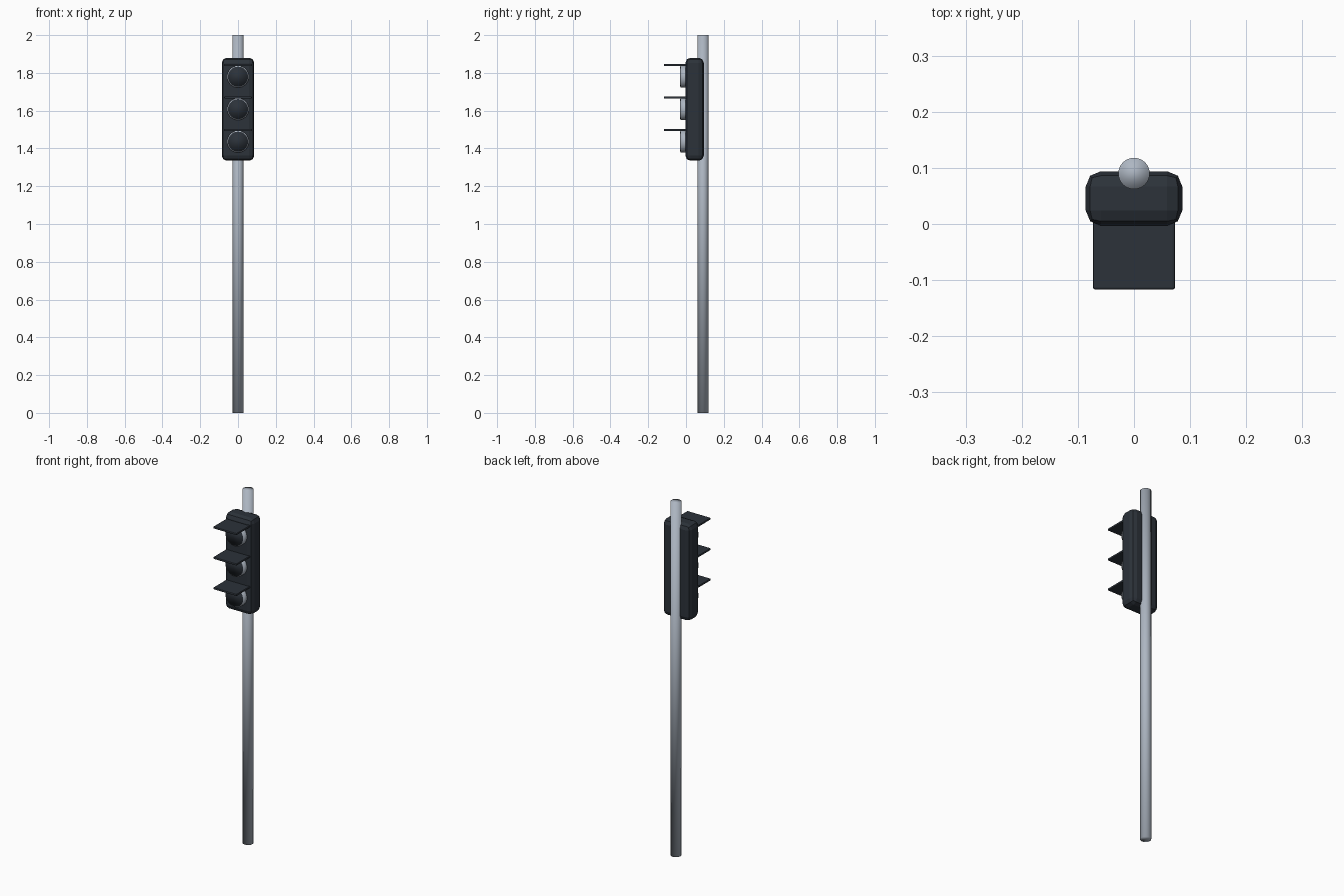
import bpy
from math import pi

cube = bpy.data.objects.get("Cube")
if cube:
    bpy.data.objects.remove(cube, do_unlink=True)


def material(name, color, metallic=0.0):
    mat = bpy.data.materials.new(name)
    mat.use_nodes = True
    mat.diffuse_color = (*color, 1)
    shader = mat.node_tree.nodes["Principled BSDF"]
    shader.inputs["Base Color"].default_value = (*color, 1)
    shader.inputs["Metallic"].default_value = metallic
    return mat


STEEL = material("steel", (0.42, 0.47, 0.54))
DARK = material("dark_casing", (0.025, 0.032, 0.042))


def finish(name, mat, bevel=0, segments=2):
    obj = bpy.context.object
    obj.name = name
    obj.data.materials.append(mat)
    bpy.ops.object.transform_apply(location=False, rotation=True, scale=True)
    if bevel:
        mod = obj.modifiers.new("rounded_edges", "BEVEL")
        mod.width = bevel
        mod.segments = segments
    return obj


def box(name, low, high, mat, bevel, segments=2):
    center = [(a + b) / 2 for a, b in zip(low, high)]
    bpy.ops.mesh.primitive_cube_add(size=1, location=center)
    bpy.context.object.scale = [b - a for a, b in zip(low, high)]
    return finish(name, mat, bevel, segments)


def disc(name, radius, front, back, z, mat):
    bpy.ops.mesh.primitive_cylinder_add(
        vertices=32, radius=radius, depth=back - front,
        location=(0, (front + back) / 2, z), rotation=(pi / 2, 0, 0))
    obj = finish(name, mat)
    bpy.ops.object.shade_smooth()
    return obj


# Pole, shaded smoothly over its caps
bpy.ops.mesh.primitive_cylinder_add(vertices=32, radius=0.028, depth=2,
                                    location=(0, 0.09, 1))
finish("pole", STEEL)
bpy.ops.object.shade_smooth()

# Signal housing
box("housing", (-0.086, -0.003, 1.335), (0.086, 0.094, 1.88), DARK, 0.027)

# Three lamps, each with a rim, a lens and a flat visor above
for label, z in (("top", 1.78), ("middle", 1.608), ("bottom", 1.436)):
    disc(label + "_lamp_rim", 0.058, -0.03, 0.02, z, STEEL)
    disc(label + "_lens", 0.053, -0.032, 0.01, z, DARK)
    box(label + "_visor", (-0.073, -0.117, z + 0.056),
        (0.073, 0.02, z + 0.068), DARK, 0.004)
